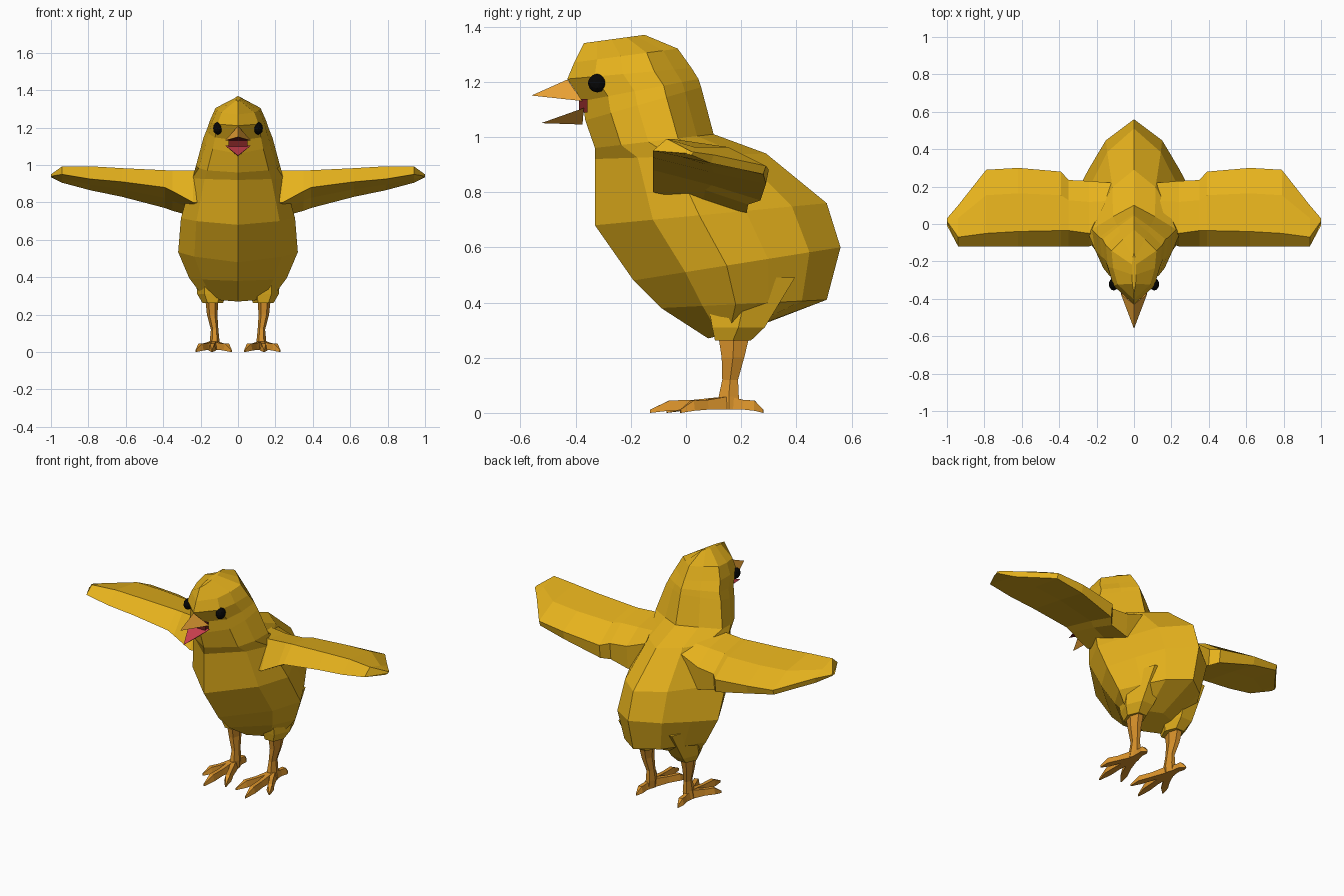
import bpy
import bmesh
from math import cos, sin, tau
from mathutils import Vector, Matrix

cube = bpy.data.objects.get("Cube")
if cube:
    bpy.data.objects.remove(cube, do_unlink=True)


def material(name, r, g, b):
    mat = bpy.data.materials.new(name)
    mat.use_nodes = True
    mat.diffuse_color = (r, g, b, 1)
    mat.node_tree.nodes["Principled BSDF"].inputs["Base Color"].default_value = (r, g, b, 1)
    return mat


yellow = material("down_yellow", 0.79, 0.445, 0.012)
orange = material("leg_orange", 0.70, 0.29, 0.024)
beak_orange = material("beak_orange", 0.82, 0.36, 0.035)
pink = material("tongue_pink", 0.60, 0.05, 0.075)
dark_red = material("mouth_dark_red", 0.18, 0.015, 0.015)
black = material("eye_black", 0.002, 0.002, 0.002)


def finish(name, bm, mats, mirror=False):
    """Turn a bmesh into a flat-shaded object, optionally mirrored across x."""
    bmesh.ops.recalc_face_normals(bm, faces=bm.faces[:])
    mesh = bpy.data.meshes.new(name)
    bm.to_mesh(mesh)
    bm.free()
    for mat in mats:
        mesh.materials.append(mat)
    obj = bpy.data.objects.new(name, mesh)
    bpy.context.collection.objects.link(obj)
    if mirror:
        obj.modifiers.new("Mirror", "MIRROR").use_mirror_merge = False
    return obj


def loft(name, rings, mat, mirror=False):
    """Bridge equal-length rings of points and cap both ends."""
    bm = bmesh.new()
    loops = [[bm.verts.new(p) for p in ring] for ring in rings]
    n = len(loops[0])
    for a, b in zip(loops, loops[1:]):
        for i in range(n):
            j = (i + 1) % n
            bm.faces.new((a[i], a[j], b[j], b[i]))
    bm.faces.new(loops[0])
    bm.faces.new(loops[-1])
    return finish(name, bm, [mat], mirror)


def oval(center, rx, ry, sides=6):
    """Horizontal ring."""
    x, y, z = center
    return [(x + rx * cos(tau * i / sides), y + ry * sin(tau * i / sides), z)
            for i in range(sides)]


# Body and head: tilted rings, each from a front point to a back point
TRUNK = [(0.25, 0.73), (0.45, 1.0), (0.65, 0.75), (0.85, 0.47)]
HEAD = [(0.22, 0.73), (0.45, 0.93), (0.7, 1.0), (0.86, 0.5)]


def body_ring(shape, front_y, front_z, back_y, back_z, half_width):
    front, back = Vector((0, front_y, front_z)), Vector((0, back_y, back_z))
    left = [front.lerp(back, t) + Vector((w * half_width, 0, 0)) for t, w in shape]
    right = [Vector((-p.x, p.y, p.z)) for p in reversed(left)]
    return [front] + left + [back] + right


loft("body", [body_ring(*r) for r in (
    (TRUNK, 0.08, 0.27, 0.25, 0.31, 0.18),
    (TRUNK, -0.09, 0.38, 0.51, 0.41, 0.26),
    (TRUNK, -0.19, 0.48, 0.56, 0.60, 0.32),
    (TRUNK, -0.33, 0.68, 0.51, 0.76, 0.305),
    (TRUNK, -0.33, 0.92, 0.29, 0.94, 0.245),
    (HEAD, -0.33, 0.96, 0.10, 1.01, 0.225),
    (HEAD, -0.365, 1.06, 0.055, 1.18, 0.185),
    (HEAD, -0.375, 1.13, 0.045, 1.21, 0.168),
    (HEAD, -0.43, 1.21, 0.02, 1.25, 0.15),
    (HEAD, -0.405, 1.27, -0.03, 1.32, 0.12),
    (HEAD, -0.37, 1.34, -0.15, 1.37, 0.012))], yellow)


# Wings: domed sections from the shoulder out to the tip
def wing_section(x, lead_y, lead_z, top_y, top_z, trail_y, trail_z, thick):
    dome_y = top_y + (trail_y - top_y) * 0.6
    under_y = (top_y + trail_y) / 2 - 0.03
    dome_z = max(top_z - 0.03, trail_z + thick)
    return [(x, lead_y, lead_z), (x, top_y, top_z), (x, dome_y, dome_z),
            (x, trail_y, trail_z + thick), (x, trail_y - 0.01, trail_z),
            (x, under_y, (lead_z + trail_z) / 2)]


loft("wings", [wing_section(*s) for s in (
    (0.12, -0.08, 0.79, -0.02, 0.98, 0.22, 0.73, 0.18),
    (0.24, -0.12, 0.80, -0.05, 0.97, 0.23, 0.725, 0.14),
    (0.35, -0.12, 0.86, -0.035, 0.97, 0.235, 0.755, 0.10),
    (0.39, -0.12, 0.88, -0.035, 0.972, 0.28, 0.77, 0.08),
    (0.62, -0.12, 0.91, -0.04, 0.983, 0.30, 0.83, 0.05),
    (0.79, -0.12, 0.925, -0.05, 0.993, 0.29, 0.865, 0.03),
    (0.94, -0.12, 0.95, -0.07, 0.993, 0.10, 0.905, 0.03),
    (1.0, 0.01, 0.94, 0.015, 0.95, 0.03, 0.935, 0.01))], yellow, True)

# Thighs
loft("thighs", [oval((0.135, 0.17, 0.262), 0.055, 0.075),
                oval((0.14, 0.19, 0.31), 0.078, 0.11),
                oval((0.125, 0.23, 0.49), 0.11, 0.19)], yellow, True)

# Legs
loft("legs", [oval((0.14, 0.175, 0.30), 0.037, 0.07),
              oval((0.138, 0.17, 0.20), 0.028, 0.047),
              oval((0.125, 0.16, 0.12), 0.02, 0.033),
              oval((0.125, 0.155, 0.06), 0.026, 0.042),
              oval((0.13, 0.155, 0.012), 0.03, 0.045)], orange, True)


# Toes: tapered four-sided strips ending in a claw point
def toe(name, tip_x, tip_y):
    start, tip = Vector((0.13, 0.15, 0)), Vector((tip_x, tip_y, 0))
    side = (tip - start).normalized().cross(Vector((0, 0, 1)))
    rings = []
    for t, width, low, high in ((0, 0.025, 0.012, 0.06), (0.45, 0.018, 0.012, 0.047),
                                (0.75, 0.02, 0.008, 0.045), (1, 0.003, 0, 0.012)):
        p = start.lerp(tip, t)
        up = Vector((0, 0, 1))
        rings.append([p - side * width + up * low, p + side * width + up * low,
                      p + side * width * 0.6 + up * high, p - side * width * 0.6 + up * high])
    loft(name, rings, orange, True)


toe("middle_toes", 0.14, -0.13)
toe("inner_toes", 0.035, -0.07)
toe("outer_toes", 0.225, -0.02)
toe("back_toes", 0.14, 0.28)


# Beak halves: pyramids whose mouth side takes the second colour
def beak(name, tip, ridge, corner, inner_mat):
    bm = bmesh.new()
    x, y, z = corner
    t, r, a, b = [bm.verts.new(p) for p in (tip, ridge, corner, (-x, y, z))]
    for face in ((t, r, a), (t, b, r), (r, b, a)):
        bm.faces.new(face)
    bm.faces.new((t, a, b)).material_index = 1
    finish(name, bm, [beak_orange, inner_mat])


beak("upper_beak", (0, -0.56, 1.15), (0, -0.43, 1.208), (0.07, -0.375, 1.13), dark_red)
beak("lower_beak", (0, -0.525, 1.05), (0, -0.375, 1.045), (0.07, -0.37, 1.105), pink)

# Mouth lining between the beak halves
bm = bmesh.new()
bmesh.ops.create_cube(bm, matrix=Matrix.Translation((0, -0.372, 1.113))
                      @ Matrix.Diagonal((0.10, 0.03, 0.05, 1)))
finish("mouth_lining", bm, [dark_red])

# Eyes
bm = bmesh.new()
bmesh.ops.create_icosphere(bm, subdivisions=2, radius=1,
                           matrix=Matrix.Translation((0.109, -0.322, 1.195))
                           @ Matrix.Diagonal((0.025, 0.034, 0.034, 1)))
finish("eyes", bm, [black], True)
